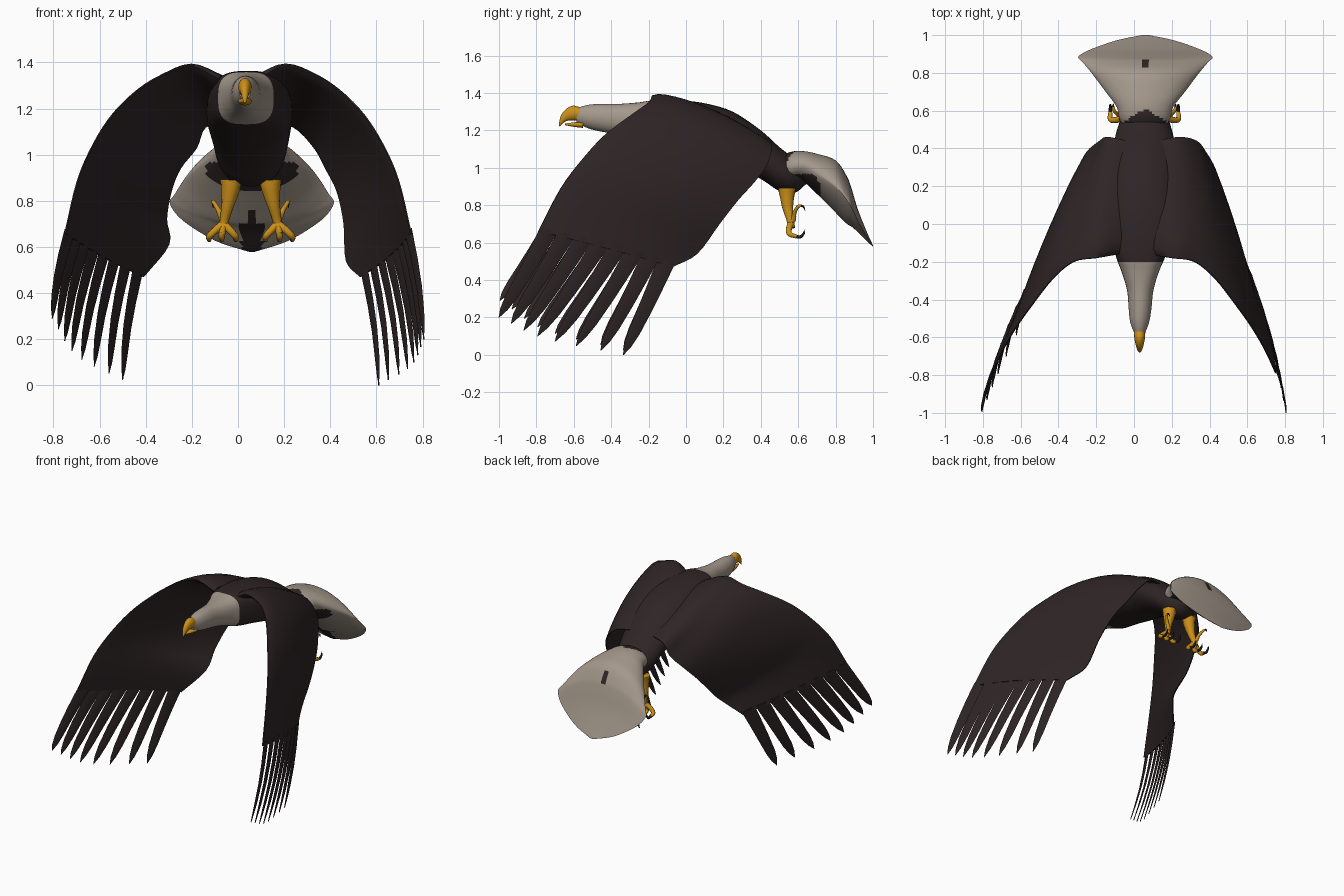
import bpy, bmesh, math
from mathutils import Vector

if "Cube" in bpy.data.objects:
    bpy.data.objects.remove(bpy.data.objects["Cube"])


def material(name, rgb):
    m = bpy.data.materials.new(name)
    m.diffuse_color = (*rgb, 1)
    m.use_nodes = True
    m.node_tree.nodes["Principled BSDF"].inputs["Base Color"].default_value = m.diffuse_color
    return m


BROWN = material("dark_brown_plumage", (0.028, 0.018, 0.019))
WHITE = material("cream_plumage", (0.37, 0.315, 0.26))
GOLD = material("golden_yellow", (0.60, 0.28, 0.010))
BLACK = material("talon_black", (0.012, 0.010, 0.010))


def spline(keys, n):
    """Catmull-Rom resampling of equal-length tuples, n steps per segment."""
    k = [Vector(a) for a in keys]
    k = [2 * k[0] - k[1]] + k + [2 * k[-1] - k[-2]]
    out = []
    for i in range(1, len(k) - 2):
        a, b, c, d = k[i - 1:i + 3]
        for j in range(n):
            t = j / n
            out.append(0.5 * (2 * b + (c - a) * t + (2 * a - 5 * b + 4 * c - d) * t * t
                              + (3 * b - a - 3 * c + d) * t ** 3))
    return out + [k[-2]]


def skin(name, rings, mats, rule=None, angle=50):
    """Closed surface through equal-sized rings; rule(center, normal) picks a material."""
    bm = bmesh.new()
    vs = [[bm.verts.new(p) for p in r] for r in rings]
    n = len(rings[0])
    for a, b in zip(vs, vs[1:]):
        for i in range(n):
            bm.faces.new((a[i], a[(i + 1) % n], b[(i + 1) % n], b[i]))
    bm.faces.new(vs[0])
    bm.faces.new(vs[-1])
    bmesh.ops.recalc_face_normals(bm, faces=bm.faces)
    bm.normal_update()
    if rule:
        for f in bm.faces:
            f.material_index = rule(f.calc_center_median(), f.normal)
    me = bpy.data.meshes.new(name)
    bm.to_mesh(me)
    bm.free()
    for m in mats:
        me.materials.append(m)
    ob = bpy.data.objects.new(name, me)
    bpy.context.collection.objects.link(ob)
    bpy.ops.object.select_all(action='DESELECT')
    ob.select_set(True)
    bpy.context.view_layer.objects.active = ob
    bpy.ops.object.shade_smooth_by_angle(angle=math.radians(angle))
    return ob


def loft(name, keys, mats, rule=None, steps=4, sides=32):
    """Keys along y: (y, top z, bottom z, half width, centre x, edge sharpness)."""
    rings = []
    for y, zt, zb, hw, cx, p in spline(keys, steps):
        ring = []
        for i in range(sides):
            a = 2 * math.pi * i / sides
            s, c = math.sin(a), math.cos(a)
            z = math.copysign(abs(s) ** p, s)
            x = math.copysign(abs(c) ** min(p, 1), c)
            ring.append((cx + max(hw, .001) * x, y, (zt + zb) / 2 + (zt - zb) / 2 * z))
        rings.append(ring)
    return skin(name, rings, mats, rule)


def tube(name, pts, mat, steps=4, sides=10):
    """Round tube through (x, y, z, radius) points."""
    c = spline(pts, steps)
    rings = []
    for i, p in enumerate(c):
        d = (c[min(i + 1, len(c) - 1)] - c[max(i - 1, 0)]).to_3d()
        q = d.to_track_quat('Z', 'Y')
        rings.append([p.to_3d() + q @ Vector((math.cos(a), math.sin(a), 0)) * max(p[3], .001)
                      for a in (2 * math.pi * k / sides for k in range(sides))])
    return skin(name, rings, [mat])


# Body, neck and head in one loft; the head and neck are pale
loft("body_and_head", [
    (-.585, 1.32, 1.24, .026, .03, 1), (-.52, 1.337, 1.21, .05, .03, 1),
    (-.45, 1.342, 1.193, .06, .032, 1), (-.35, 1.342, 1.175, .07, .033, .95),
    (-.25, 1.35, 1.15, .10, .033, .8), (-.18, 1.36, 1.125, .128, .035, .65),
    (-.05, 1.362, 1.10, .165, .045, .75), (.10, 1.345, 1.06, .185, .05, .85),
    (.25, 1.30, 1.015, .185, .05, 1), (.40, 1.20, .94, .165, .055, 1),
    (.50, 1.11, .875, .145, .055, 1), (.58, 1.05, .865, .11, .057, 1),
    (.65, 1.00, .92, .04, .06, 1)],
    [BROWN, WHITE], lambda c, n: int(c.y < -.195))


# Tail fan: a thick lens that folds down at the back, with dark patches
def tail_rule(c, n):
    dx = abs(c.x - .06)
    streak = dx < (.02 if c.z > .70 else .045) and n.z < 0 and c.y > .8
    flank = .57 < c.y < .71 and c.z < .965 and n.z < .3 and dx < .2
    dot = dx < .015 and .83 < c.y < .87 and n.z > 0
    back = n.z > 0 and c.y < .61 - .6 * dx
    return int(streak or flank or dot or back)


loft("tail_fan", [
    (.50, 1.06, .93, .10, .056, 1), (.56, 1.085, .93, .135, .057, 1),
    (.62, 1.09, .93, .15, .058, 1.05), (.70, 1.075, .86, .21, .06, 1.2),
    (.80, 1.04, .76, .285, .06, 1.5), (.86, .955, .70, .335, .06, 1.8),
    (.885, .89, .685, .355, .06, 2), (.92, .775, .655, .30, .06, 2),
    (.97, .65, .605, .16, .06, 2), (1.0, .585, .578, .02, .06, 1.5)],
    [WHITE, BROWN], tail_rule, steps=5, sides=58)

# Beak: hooked upper half and thin lower half
loft("upper_beak", [
    (-.57, 1.325, 1.252, .03, .03, 1), (-.605, 1.332, 1.253, .028, .03, 1),
    (-.64, 1.315, 1.25, .021, .03, 1), (-.668, 1.28, 1.228, .012, .03, 1),
    (-.68, 1.235, 1.218, .003, .03, 1)], [GOLD], sides=16)
loft("lower_beak", [
    (-.55, 1.25, 1.213, .03, .03, 1), (-.60, 1.243, 1.219, .02, .03, 1),
    (-.648, 1.236, 1.228, .005, .03, 1)], [GOLD], sides=12)

# Wings: leading edge is mirrored, the left wing is held a little more open
LEAD = [(.08, -.16, 1.33), (.20, -.18, 1.385), (.32, -.20, 1.35), (.43, -.29, 1.285),
        (.54, -.43, 1.18), (.625, -.55, 1.05), (.695, -.67, .89), (.75, -.79, .66)]
TRAIL = {1: [(.12, .44, 1.14), (.24, .46, 1.12), (.33, .44, 1.03), (.38, .38, .94),
             (.43, .29, .84), (.46, .18, .70), (.47, .06, .54), (.53, -.07, .47)],
         -1: [(.04, .44, 1.14), (.14, .46, 1.12), (.18, .44, 1.03), (.25, .38, .94),
              (.29, .29, .84), (.31, .18, .72), (.30, .06, .61), (.41, -.07, .47)]}
TIPS = {1: [(.805, -1.0, .20), (.75, -.75, .085), (.61, -.335, .0)],
        -1: [(.805, -.995, .29), (.70, -.75, .13), (.50, -.335, .025)]}
BULGE = .03
FEATHERS = 8

for s, side in ((1, "right"), (-1, "left")):
    flip = lambda p: Vector((p[0] * s, p[1], p[2]))
    lead = spline([flip(p) for p in LEAD], 4)
    trail = spline([flip(p) for p in TRAIL[s]], 4)
    rows = []
    last = len(lead) - 1
    for i in range(last + 1):
        v = i / last
        a, b = max(i - 1, 0), min(i + 1, last)
        span = lead[b] + trail[b] - lead[a] - trail[a]
        chord = trail[i] - lead[i]
        out = span.cross(chord).normalized() * s
        thick = .075 * (1 - .9 * v)
        bulge = BULGE * min(1, .5 + 1.5 * v)

        def at(u, k):
            h = thick * 1.3 * math.sqrt(u) * (1 - u) + .003
            return lead[i] + chord * u + out * (bulge * 4 * u * (1 - u) + k * h)
        us = [(j / 12) ** 1.3 for j in range(13)]
        rows.append([at(u, 1) for u in us] + [at(u, -1) for u in reversed(us)])
    skin(side + "_wing", rows, [BROWN])

    # Separate finger feathers along the wing end
    across = trail[-1] - lead[-1]
    tips = spline([flip(p) for p in TIPS[s]], 50)
    for j in range(FEATHERS):
        f = (j + .5) / FEATHERS
        base = lead[-1] + across * f + out * BULGE * 4 * f * (1 - f)
        tip = tips[round(j * 100 / (FEATHERS - 1))]
        d = tip - base
        w = across.normalized()
        n = d.cross(w).normalized()
        if n.dot(out) < 0:
            n = -n
        rings = []
        for t, hw in ((-.05, .046), (0, .05), (.25, .045), (.5, .040), (.75, .033),
                      (.9, .021), (1, .002)):
            p = base + d * t + n * .012 * math.sin(math.pi * max(t, 0))
            h = .007 * (1 - .6 * max(t, 0))
            rings.append([p + w * hw, p + n * h, p - w * hw, p - n * h])
        skin(f"{side}_feather_{j + 1}", rings, [BROWN], angle=35)

    # Leg, foot, curled toes and talons
    cx = .055
    X = lambda d: cx + s * d
    tube(side + "_leg", [(X(.085), .54, .89, .048), (X(.088), .54, .85, .041),
                         (X(.10), .545, .78, .028), (X(.115), .56, .71, .020),
                         (X(.12), .56, .68, .024)], GOLD)
    for k, dx in enumerate((-.055, .005, .06)):
        e = .12 + dx
        tube(f"{side}_toe_{k + 1}", [(X(.118), .56, .70, .018), (X(.12 + dx * .6), .55, .67, .016),
                                     (X(e), .555, .645, .014), (X(e), .59, .633, .011)], GOLD)
        tube(f"{side}_talon_{k + 1}", [(X(e), .585, .635, .010), (X(e), .61, .63, .009),
                                       (X(e), .63, .65, .006), (X(e), .632, .67, .001)], BLACK)
    tube(side + "_hind_toe", [(X(.115), .56, .71, .016), (X(.125), .575, .725, .014),
                              (X(.14), .58, .76, .011), (X(.16), .60, .793, .009),
                              (X(.165), .62, .797, .007)], GOLD)
    tube(side + "_hind_talon", [(X(.165), .615, .797, .007), (X(.165), .628, .792, .005),
                                (X(.163), .637, .77, .001)], BLACK)
